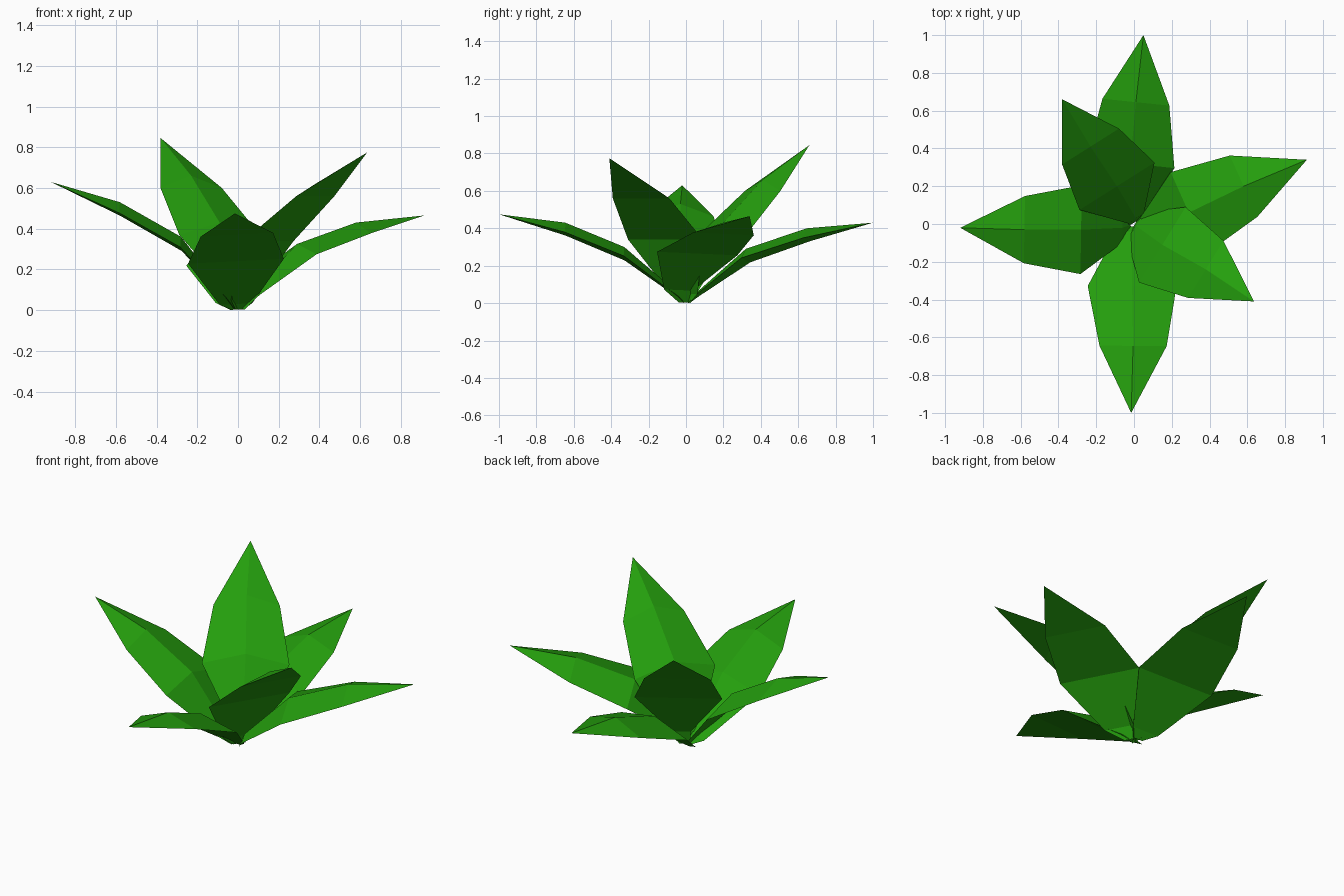
import bpy
import bmesh
from mathutils import Vector

cube = bpy.data.objects.get("Cube")
if cube:
    bpy.data.objects.remove(cube, do_unlink=True)

# One leaf green for the whole plant
LEAF_GREEN = (0.018, 0.345, 0.004, 1.0)
green = bpy.data.materials.new("leaf_green")
green.use_nodes = True
green.diffuse_color = LEAF_GREEN
shader = green.node_tree.nodes["Principled BSDF"]
shader.inputs["Base Color"].default_value = LEAF_GREEN
shader.inputs["Roughness"].default_value = 0.8


def add_row(bm, centre, side, half_width, drop):
    """Cross-section of a leaf: right edge, raised midrib, left edge."""
    down = Vector((0, 0, -drop))
    return [bm.verts.new(centre - side * half_width + down),
            bm.verts.new(centre),
            bm.verts.new(centre + side * half_width + down)]


def make_leaf(name, roll, neck_width, neck, belly, shoulder, tip):
    """Closed leaf with a raised midrib above and a flat underside."""
    neck, belly, shoulder, tip = map(Vector, (neck, belly, shoulder, tip))
    along = tip - belly
    along.z = 0
    side = along.normalized().cross(Vector((0, 0, 1)))
    side.z = roll
    root = Vector((neck.x * 0.3, neck.y * 0.3, 0.015))

    bm = bmesh.new()
    rows = [add_row(bm, root, side, 0.03, 0.012),
            add_row(bm, neck, side, neck_width, 0.02),
            add_row(bm, belly, side, 0.235, 0.06),
            add_row(bm, shoulder, side, 0.178, 0.06)]
    point = bm.verts.new(tip)
    # Each strip joins two cross-section corners: two on top, one beneath
    for a, b in ((0, 1), (1, 2), (2, 0)):
        for lower, upper in zip(rows, rows[1:]):
            bm.faces.new((lower[b], lower[a], upper[a], upper[b]))
        bm.faces.new((rows[-1][b], rows[-1][a], point))
    bm.faces.new(rows[0])
    bmesh.ops.recalc_face_normals(bm, faces=bm.faces[:])

    mesh = bpy.data.meshes.new(name)
    bm.to_mesh(mesh)
    bm.free()
    mesh.materials.append(green)
    bpy.context.collection.objects.link(bpy.data.objects.new(name, mesh))


# Roll, neck width, then midrib points: neck, belly, shoulder, tip
LEAVES = {
    "back_leaf": (0.05, 0.08, (-0.03, 0.06, 0.06),
                  (-0.02, 0.32, 0.29), (0.01, 0.645, 0.4), (0.05, 1.0, 0.43)),
    "left_leaf": (0.04, 0.085, (0.07, -0.04, 0.09),
                  (0.29, 0.06, 0.325), (0.58, 0.2, 0.43), (0.915, 0.34, 0.465)),
    "front_left_leaf": (0, 0.085, (0.01, -0.01, 0.07),
                        (0.15, -0.11, 0.4), (0.38, -0.24, 0.62), (0.635, -0.41, 0.775)),
    "front_leaf": (-0.05, 0.08, (-0.01, -0.04, 0.05),
                   (-0.01, -0.33, 0.3), (-0.005, -0.645, 0.43), (-0.015, -1.0, 0.475)),
    "right_leaf": (-0.04, 0.08, (-0.06, -0.02, 0.08),
                   (-0.28, -0.03, 0.36), (-0.58, -0.03, 0.53), (-0.92, -0.02, 0.63)),
    "back_right_leaf": (0, 0.05, (0.01, 0.03, 0.1),
                        (-0.09, 0.2, 0.43), (-0.23, 0.41, 0.66), (-0.38, 0.66, 0.845)),
}
for name, shape in LEAVES.items():
    make_leaf(name, *shape)
